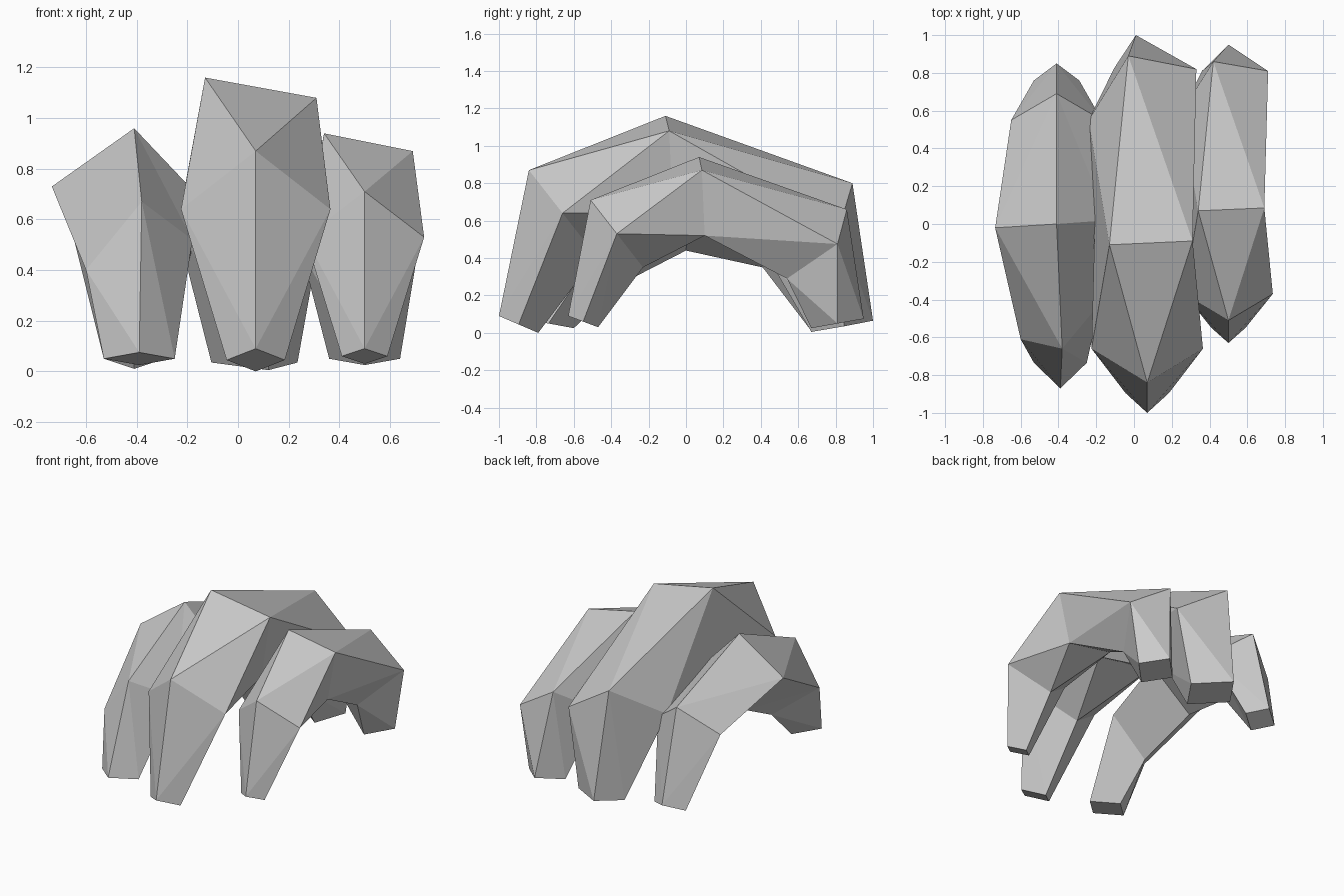
import bpy
import bmesh
from mathutils import Vector

default_cube = bpy.data.objects.get("Cube")
if default_cube:
    bpy.data.objects.remove(default_cube, do_unlink=True)


def make_material(name, colour):
    material = bpy.data.materials.new(name)
    material.use_nodes = True
    material.diffuse_color = colour
    material.node_tree.nodes["Principled BSDF"].inputs["Base Color"].default_value = colour
    return material


stone = make_material("stone grey", (0.6, 0.6, 0.6, 1))


def add_panel(bm, corners, middle):
    """Split a four sided panel along the diagonal that bulges outward."""
    a, b, c, d = corners
    outward = (a.co + b.co + c.co + d.co) / 4 - middle
    if (a.co + c.co - b.co - d.co).dot(outward) > 0:
        bm.faces.new((a, b, c))
        bm.faces.new((a, c, d))
    else:
        bm.faces.new((b, c, d))
        bm.faces.new((b, d, a))


def add_arch(name, sections):
    """Skin a four sided tube; a section is a centre, an outer and a side half diagonal."""
    bm = bmesh.new()
    rings = []
    centres = []
    for centre, outer, side in sections:
        centre, outer, side = Vector(centre), Vector(outer), Vector(side)
        centres.append(centre)
        rings.append([bm.verts.new(centre + offset)
                      for offset in (outer, side, -outer, -side)])
    for i in range(len(rings) - 1):
        first, second = rings[i], rings[i + 1]
        middle = (centres[i] + centres[i + 1]) / 2
        for k in range(4):
            n = (k + 1) % 4
            add_panel(bm, (first[k], first[n], second[n], second[k]), middle)
    # Flat soles close both legs
    bm.faces.new(rings[0])
    bm.faces.new(rings[-1])
    bmesh.ops.recalc_face_normals(bm, faces=bm.faces)
    mesh = bpy.data.meshes.new(name)
    bm.to_mesh(mesh)
    bm.free()
    mesh.materials.append(stone)
    arch = bpy.data.objects.new(name, mesh)
    bpy.context.collection.objects.link(arch)
    return arch


# Every arch runs front sole, front knee, crown, back knee, back sole
add_arch("left_arch", [
    ((.5, -.55, .06), (0, -.08, .03), (.09, 0, 0)),
    ((.5, -.37, .53), (0, -.14, .18), (.235, 0, 0)),
    ((.48, .085, .73), (-.14, -.015, .21), (.21, 0, .14)),
    ((.48, .7, .475), (-.06, .16, .185), (.23, .11, 0)),
    ((.5, .81, .05), (0, .14, .025), (.14, 0, 0)),
])

add_arch("middle_arch", [
    ((.07, -.895, .045), (0, -.105, .045), (.115, 0, 0)),
    ((.07, -.66, .64), (0, -.18, .23), (.295, 0, 0)),
    ((.05, -.09, .9), (-.18, -.02, .26), (.26, 0, .18)),
    ((.045, .685, .565), (-.075, .205, .235), (.285, .135, 0)),
    ((.065, .835, .035), (-.055, .165, .03), (.17, .01, 0)),
])

add_arch("right_arch", [
    ((-.39, -.735, .05), (0, -.135, .025), (.14, 0, 0)),
    ((-.39, -.515, .46), (.01, -.145, .21), (.21, .095, .06)),
    ((-.435, 0, .7), (.025, 0, .26), (.3, .02, -.03)),
    ((-.41, .55, .53), (0, .14, .18), (.24, 0, 0)),
    ((-.41, .76, .05), (0, .09, .04), (.12, 0, 0)),
])
